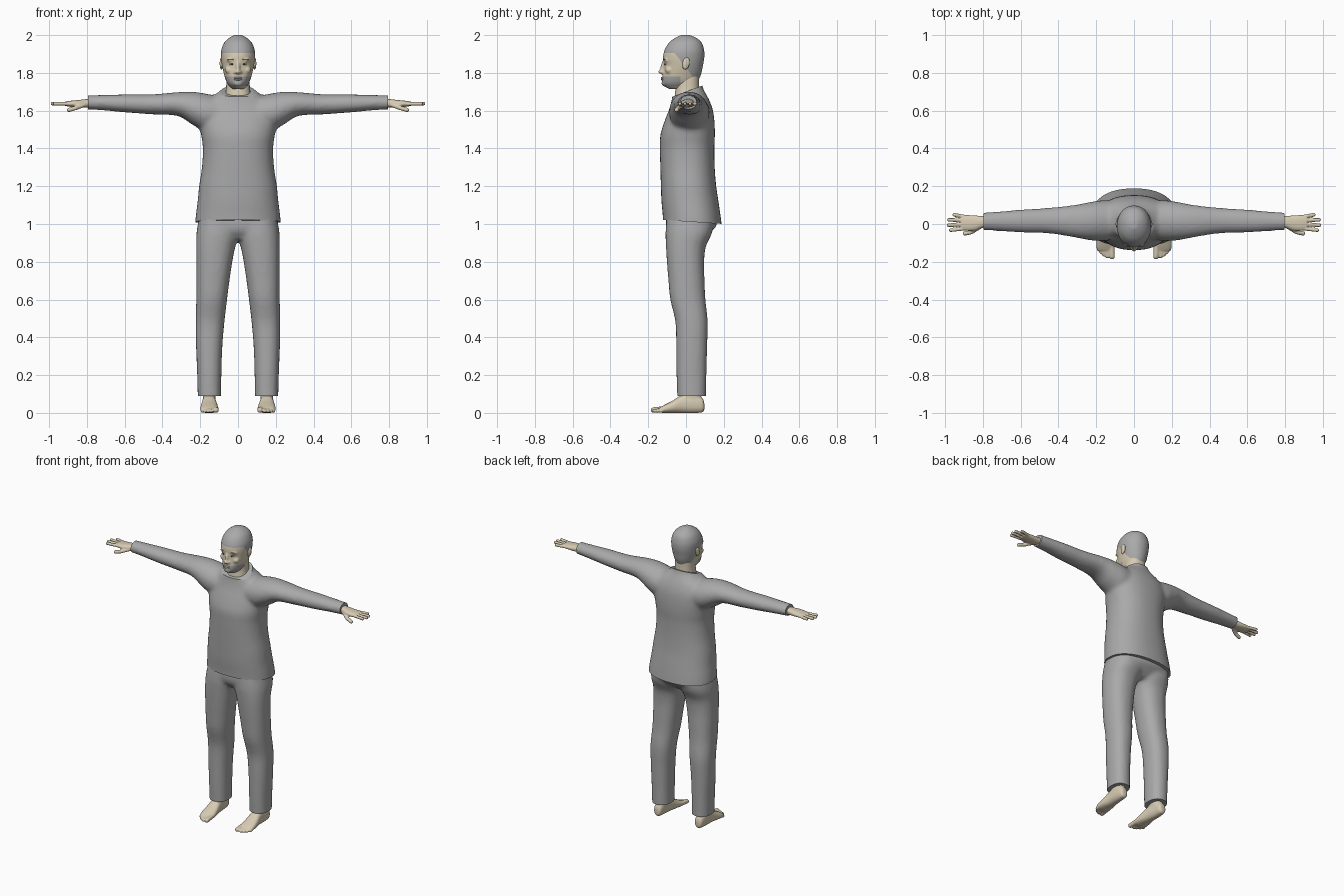
import bpy, bmesh, math
from mathutils import Vector, Matrix

if "Cube" in bpy.data.objects:
    bpy.data.objects.remove(bpy.data.objects["Cube"], do_unlink=True)


def material(name, colour):
    mat = bpy.data.materials.new(name)
    mat.use_nodes = True
    mat.diffuse_color = (*colour, 1)
    for node in mat.node_tree.nodes:
        if node.type == "BSDF_PRINCIPLED":
            node.inputs["Base Color"].default_value = (*colour, 1)
            node.inputs["Roughness"].default_value = 0.8
    return mat


GREY = material("grey cloth and hair", (0.4, 0.4, 0.4))
SKIN = material("skin", (0.68, 0.6, 0.45))
WHITE = material("eye white", (0.7, 0.7, 0.68))
DARK = material("dark iris", (0.05, 0.04, 0.03))
parts = []


def spline(rows, steps=5):
    """Smoothly interpolate between cross-section rows."""
    out = []
    for i in range(len(rows) - 1):
        p0, p1 = rows[max(i - 1, 0)], rows[i]
        p2, p3 = rows[i + 1], rows[min(i + 2, len(rows) - 1)]
        for k in range(steps):
            t = k / steps
            out.append([b + t / 2 * (c - a + t * (2 * a - 5 * b + 4 * c - d + t * (3 * (b - c) + d - a)))
                        for a, b, c, d in zip(p0, p1, p2, p3)])
    return out + [list(rows[-1])]


def loft(bm, axis, rows, side=1, power=2.3, sides=40):
    """Closed loft along an axis; a row is position, then min and max of both other axes."""
    rings = []
    for t, a0, a1, b0, b1 in spline(rows):
        ring = []
        for k in range(sides):
            ang = math.tau * k / sides
            c, s = math.cos(ang), math.sin(ang)
            a = (a0 + a1) / 2 + (a1 - a0) / 2 * math.copysign(abs(c) ** (2 / power), c)
            b = (b0 + b1) / 2 + (b1 - b0) / 2 * math.copysign(abs(s) ** (2 / power), s)
            x, y, z = {"x": (t, a, b), "y": (a, t, b), "z": (a, b, t)}[axis]
            ring.append(bm.verts.new((x * side, y, z)))
        rings.append(ring)
    faces = [bm.faces.new(rings[0]), bm.faces.new(rings[-1])]
    for low, high in zip(rings, rings[1:]):
        for k in range(sides):
            n = (k + 1) % sides
            faces.append(bm.faces.new((low[k], low[n], high[n], high[k])))
    bmesh.ops.recalc_face_normals(bm, faces=faces)


def ball(bm, centre, radii, tilt=0):
    matrix = Matrix.Translation(centre) @ Matrix.Rotation(tilt, 4, "X") @ Matrix.Diagonal((*radii, 1))
    bmesh.ops.create_uvsphere(bm, u_segments=20, v_segments=12, radius=1, matrix=matrix)


def digit(bm, points, radius, side):
    """Finger or toe: a chain of balls along a path."""
    for a, b in zip(points, points[1:]):
        for k in range(11):
            p = Vector(a).lerp(Vector(b), k / 10)
            ball(bm, (p.x * side, p.y, p.z), (radius,) * 3)


def finish(bm, name, *mats):
    mesh = bpy.data.meshes.new(name)
    bm.to_mesh(mesh)
    bm.free()
    for mat in mats:
        mesh.materials.append(mat)
    ob = bpy.data.objects.new(name, mesh)
    bpy.context.scene.collection.objects.link(ob)
    parts.append(ob)
    return ob


def fuse(bm, voxel, smooth, cuts=()):
    """Blend overlapping shapes into one skin, then trim it with planes."""
    ob = finish(bm, "blend")
    parts.remove(ob)
    mod = ob.modifiers.new("blend", "REMESH")
    mod.mode, mod.voxel_size = "VOXEL", voxel
    mod = ob.modifiers.new("soften", "SMOOTH")
    mod.factor, mod.iterations = 0.5, smooth
    bpy.context.view_layer.update()
    graph = bpy.context.evaluated_depsgraph_get()
    out = bmesh.new()
    out.from_mesh(ob.evaluated_get(graph).to_mesh())
    bpy.data.objects.remove(ob, do_unlink=True)
    for co, no in cuts:
        trim(out, co, no, True)
    edges = [e for e in out.edges if e.is_boundary]
    if edges:
        bmesh.ops.holes_fill(out, edges=edges, sides=0)
    return out


def trim(bm, co, no, clear):
    geom = bm.verts[:] + bm.edges[:] + bm.faces[:]
    bmesh.ops.bisect_plane(bm, geom=geom, plane_co=co, plane_no=no, clear_outer=clear)


def even(rows):
    """Rows of height, half width, front and back."""
    return [(z, -w, w, f, b) for z, w, f, b in rows]


# Shirt: trunk and both sleeves, trimmed at hem, collar and cuffs
bm = bmesh.new()
loft(bm, "z", even([
    (0.94, .23, -.12, .195), (1.03, .225, -.122, .185), (1.12, .214, -.13, .172), (1.2, .206, -.133, .16),
    (1.3, .191, -.136, .152), (1.4, .186, -.138, .15), (1.47, .195, -.136, .153), (1.54, .205, -.115, .151),
    (1.6, .2, -.092, .143), (1.65, .17, -.077, .126), (1.69, .115, -.071, .105), (1.72, .082, -.069, .09),
    (1.78, .074, -.067, .08)]))
sleeve = [(.08, -.08, .12, 1.5, 1.67), (.17, -.09, .125, 1.49, 1.69), (.24, -.085, .115, 1.525, 1.7),
          (.32, -.07, .1, 1.572, 1.698), (.45, -.05, .086, 1.58, 1.687), (.6, -.045, .076, 1.591, 1.686),
          (.72, -.037, .066, 1.602, 1.683), (.84, -.031, .056, 1.609, 1.681)]
for side in (1, -1):
    loft(bm, "x", sleeve, side, power=2)
shirt = fuse(bm, 0.012, 6, [((0, 0, 1.013), (0, -.065, -1)), ((0, 0, 1.701), (0, -.37, 1)),
                            ((.795, 0, 0), (1, 0, 0)), ((-.795, 0, 0), (-1, 0, 0))])
finish(shirt, "shirt", GREY)

# Trousers: two legs and the seat
bm = bmesh.new()
leg = [(.04, .09, .212, -.045, .105), (.2, .088, .216, -.05, .108), (.35, .083, .222, -.052, .112),
       (.48, .072, .224, -.056, .115), (.6, .058, .221, -.083, .103), (.7, .045, .221, -.093, .098),
       (.8, .03, .221, -.101, .096), (.88, .014, .221, -.106, .105), (.96, -.01, .219, -.108, .14),
       (1.06, -.02, .2, -.1, .15)]
for side in (1, -1):
    loft(bm, "z", leg, side)
loft(bm, "z", even([(.92, .12, -.07, .09), (.96, .19, -.1, .135), (1, .212, -.107, .165), (1.06, .2, -.103, .15)]))
finish(fuse(bm, 0.012, 5, [((0, 0, .09), (0, 0, -1))]), "trousers", GREY)

# Hands and feet
palm = [(.75, -.018, .042, 1.617, 1.662), (.8, -.02, .042, 1.617, 1.661), (.84, -.034, .045, 1.617, 1.657),
        (.88, -.036, .047, 1.62, 1.653), (.915, -.03, .045, 1.625, 1.648)]
fingers = [(-.024, .97, -.033), (-.002, .982, -.006), (.02, .979, .022), (.039, .951, .049)]
sole = [(.097, .14, .17, .015, .05), (.085, .128, .182, .003, .08), (.04, .122, .188, -.001, .1),
        (-.02, .115, .19, -.001, .095), (-.07, .107, .197, -.001, .065), (-.115, .103, .2, -.001, .042),
        (-.14, .108, .192, .004, .028)]
ankle = [(.03, .125, .185, -.01, .085), (.09, .119, .186, -.025, .08), (.15, .115, .19, -.03, .085)]
toes = [(.118, -.172, .015), (.143, -.172, .0105), (.161, -.163, .01), (.177, -.15, .0095), (.191, -.134, .009)]
for side, label in ((1, "left"), (-1, "right")):
    bm = bmesh.new()
    loft(bm, "x", palm, side)
    for base, tip_x, tip_y in fingers:
        digit(bm, [(.895, base, 1.636), (tip_x, tip_y, 1.637)], .0098, side)
    digit(bm, [(.81, -.012, 1.632), (.86, -.043, 1.614), (.895, -.05, 1.604)], .0115, side)
    finish(fuse(bm, 0.004, 2), label + "_hand", SKIN)

    bm = bmesh.new()
    loft(bm, "y", sole, side)
    loft(bm, "z", ankle, side)
    for x, tip, r in toes:
        digit(bm, [(x, -.11, .022), (x - .002, tip, r)], r, side)
    finish(fuse(bm, 0.005, 3), label + "_foot", SKIN)

# Neck
bm = bmesh.new()
loft(bm, "z", even([(1.62, .07, -.055, .08), (1.67, .07, -.06, .078), (1.72, .063, -.055, .07), (1.8, .06, -.05, .07)]))
finish(bm, "neck", SKIN)

# Head with nose and cheeks; hair and beard are marked off by planes
bm = bmesh.new()
loft(bm, "z", even([
    (1.715, .03, -.09, .02), (1.735, .05, -.12, .045), (1.76, .064, -.127, .066), (1.8, .076, -.122, .082),
    (1.84, .085, -.118, .09), (1.88, .09, -.122, .097), (1.92, .089, -.114, .096), (1.96, .073, -.09, .083),
    (1.985, .048, -.058, .055), (2.001, .018, -.025, .018)]), power=2.1)
ball(bm, (0, -.128, 1.806), (.015, .019, .012))
ball(bm, (0, -.122, 1.83), (.011, .014, .036), -0.15)
ball(bm, (0, -.113, 1.745), (.026, .017, .017))
for side in (1, -1):
    ball(bm, (side * .034, -.104, 1.868), (.028, .014, .009))
    ball(bm, (side * .045, -.088, 1.815), (.024, .022, .02))
    ball(bm, (side * .014, -.123, 1.803), (.009, .011, .008))
head = fuse(bm, 0.006, 3)
for co, no in (((0, 0, 1.905), (0, 0, 1)), ((0, 0, 1.827), (0, 1.3, 1)), ((0, 0, 1.765), (0, 0, 1)),
               ((0, 0, 1.782), (0, 0, 1)), ((0, -.03, 0), (0, 1, 0)), ((0, 0, 1.73), (0, 0, 1))):
    trim(head, co, no, False)
for face in head.faces:
    c = face.calc_center_median()
    hair = c.z > max(1.765, min(1.905, 1.827 - 1.3 * c.y))
    beard = c.y < -.03 and 1.73 < c.z < 1.782
    face.material_index = 1 if hair or beard else 0
finish(head, "head", SKIN, GREY)

# Lips
bm = bmesh.new()
for z in (1.774, 1.765):
    ball(bm, (0, -.121, z), (.022, .0125, .005))
finish(bm, "lips", SKIN)

# Ears, eyes and brows
for side, label in ((1, "left"), (-1, "right")):
    for name, centre, radii, tilt, mat in (
            ("ear", (.088, 0, 1.85), (.009, .019, .032), -0.2, SKIN),
            ("eye", (.032, -.103, 1.846), (.014, .012, .006), 0, WHITE),
            ("iris", (.032, -.1125, 1.846), (.0055, .004, .005), 0, DARK),
            ("brow", (.034, -.111, 1.871), (.022, .009, .004), 0, GREY)):
        bm = bmesh.new()
        ball(bm, (side * centre[0], *centre[1:]), radii, tilt)
        finish(bm, label + "_" + name, mat)

# Smooth shading with sharp trimmed edges
bpy.ops.object.select_all(action="DESELECT")
for ob in parts:
    ob.select_set(True)
bpy.context.view_layer.objects.active = parts[0]
bpy.ops.object.shade_smooth_by_angle(angle=math.radians(50))
